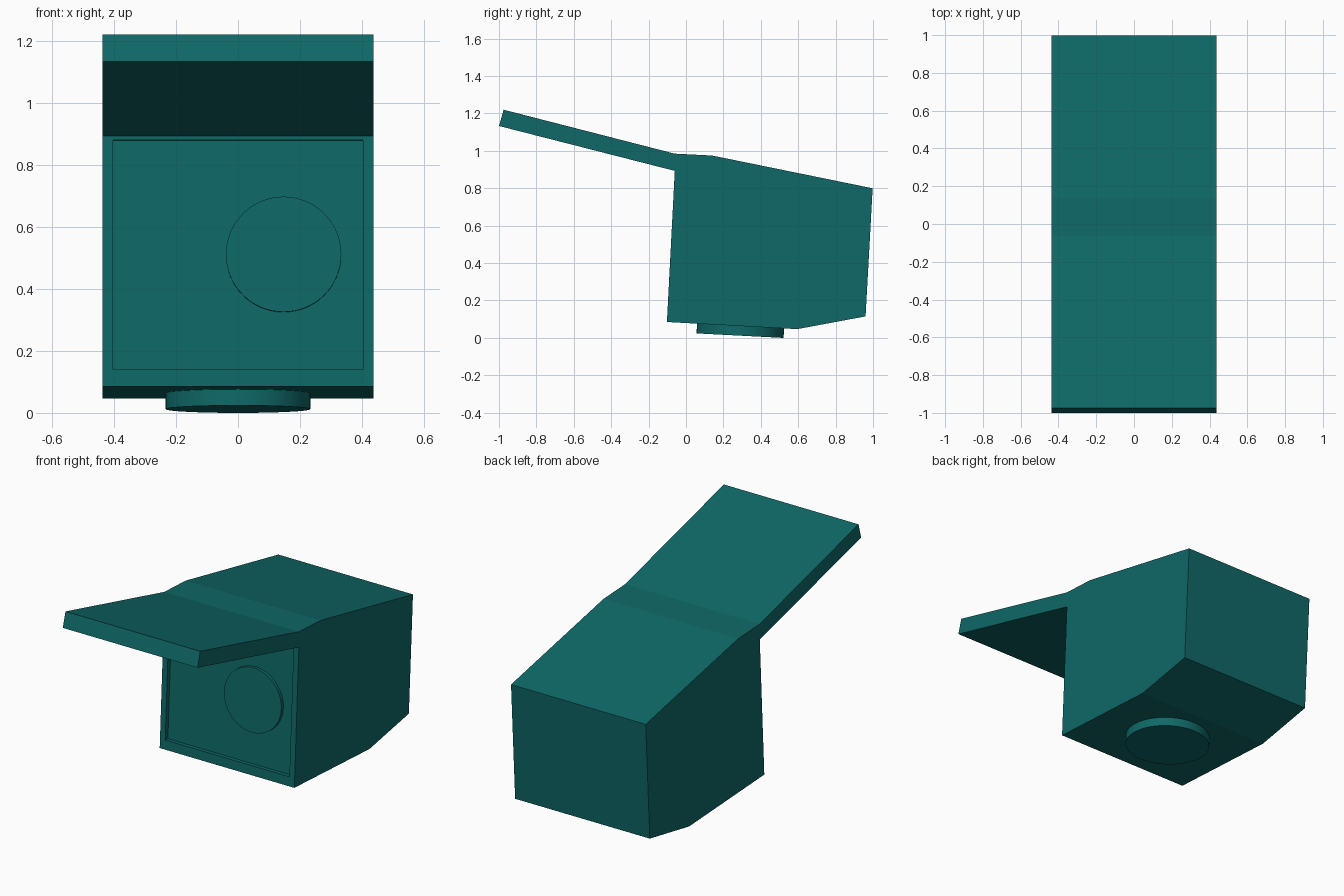
import bpy, bmesh, math
from mathutils import Matrix, Vector

cube = bpy.data.objects.get("Cube")
if cube:
    bpy.data.objects.remove(cube, do_unlink=True)

teal = bpy.data.materials.new("deep_teal")
teal.use_nodes = True
colour = (0.0045, 0.14, 0.135, 1)
teal.diffuse_color = colour
teal.node_tree.nodes["Principled BSDF"].inputs["Base Color"].default_value = colour

HALF_WIDTH = 0.437
TILT = math.atan(0.052)      # the whole housing leans slightly
RECESS = 0.025


def finish(bm, name):
    bmesh.ops.recalc_face_normals(bm, faces=bm.faces)
    mesh = bpy.data.meshes.new(name)
    bm.to_mesh(mesh)
    bm.free()
    mesh.materials.append(teal)
    obj = bpy.data.objects.new(name, mesh)
    bpy.context.collection.objects.link(obj)
    return obj


def disc(name, radius, depth, centre, angle):
    """Round disc whose axis is z, turned about x by angle."""
    bm = bmesh.new()
    place = Matrix.Translation(centre) @ Matrix.Rotation(angle, 4, 'X')
    bmesh.ops.create_cone(bm, cap_ends=True, segments=64, radius1=radius,
                          radius2=radius, depth=depth, matrix=place)
    obj = finish(bm, name)
    bpy.ops.object.select_all(action='DESELECT')
    obj.select_set(True)
    bpy.context.view_layer.objects.active = obj
    bpy.ops.object.shade_smooth_by_angle(angle=math.radians(30))


# Housing and visor: one side profile (y, z) extruded across the width
profile = [(-0.102, 0.085), (0.595, 0.047), (0.96, 0.115), (0.998, 0.80),
           (0.14, 0.975), (-0.06, 0.985), (-0.975, 1.22), (-1.0, 1.133),
           (-0.06, 0.893)]
bm = bmesh.new()
side = bm.faces.new([bm.verts.new((-HALF_WIDTH, y, z)) for y, z in profile])
wide = bmesh.ops.extrude_face_region(bm, geom=[side])
bmesh.ops.translate(bm, vec=(2 * HALF_WIDTH, 0, 0),
                    verts=[v for v in wide["geom"] if isinstance(v, bmesh.types.BMVert)])
bmesh.ops.recalc_face_normals(bm, faces=bm.faces)

# Front panel recessed within a frame
front = min(bm.faces, key=lambda f: f.normal.y)
front = next(f for f in bm.faces
             if f.normal.y < -0.9 and f.calc_center_median().z < 0.7)
inward = -front.normal.copy()
up = Vector((0, math.sin(TILT), math.cos(TILT)))
bmesh.ops.inset_individual(bm, faces=[front], thickness=0.048)
bmesh.ops.translate(bm, vec=up * 0.021, verts=front.verts)
bmesh.ops.inset_individual(bm, faces=[front], thickness=0.0)
bmesh.ops.translate(bm, vec=inward * RECESS, verts=front.verts)
finish(bm, "housing_with_visor")

# Lens on the front panel, just short of the frame
lens_y = -0.080 + 0.012
disc("lens", 0.186, 0.02, (0.147, lens_y + 0.004, 0.511), math.pi / 2 - TILT)

# Round mounting foot under the housing
disc("mounting_foot", 0.233, 0.08, (0, 0.291, 0.052), -TILT)
